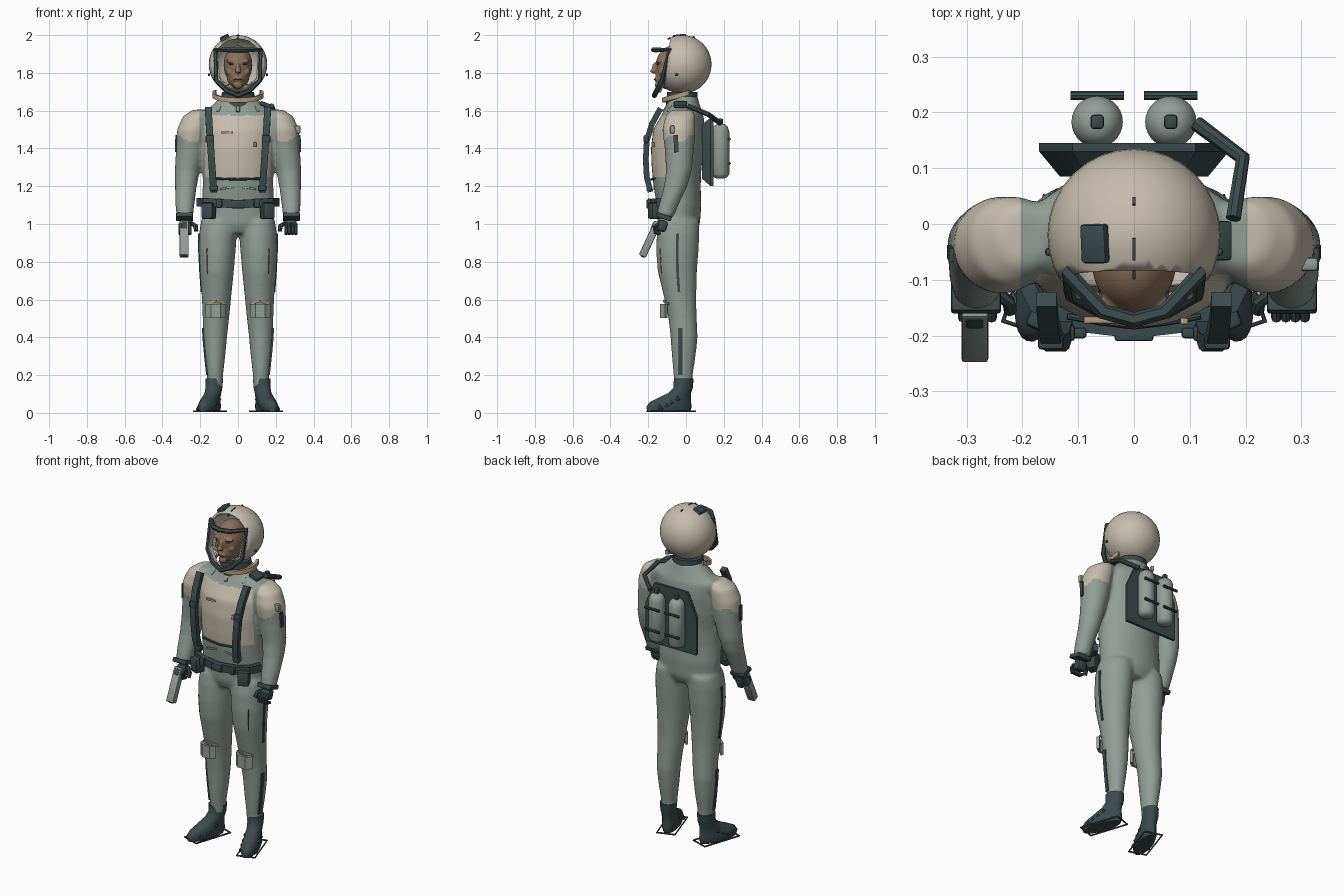
import bpy, bmesh, math
from mathutils import Vector, Matrix

if "Cube" in bpy.data.objects:
    bpy.data.objects.remove(bpy.data.objects["Cube"], do_unlink=True)


def material(name, *rgb):
    m = bpy.data.materials.new(name)
    m.use_nodes = True
    m.diffuse_color = (*rgb, 1)
    m.node_tree.nodes["Principled BSDF"].inputs["Base Color"].default_value = (*rgb, 1)
    return m


SAGE = material("sage fabric", .29, .34, .305)
CREAM = material("cream shell", .56, .51, .42)
DARK = material("dark slate", .045, .068, .072)
SKIN = material("brown skin", .26, .165, .105)
TAN = material("tan trim", .46, .33, .21)
LIP = material("deep brown", .12, .06, .045)
SIDES = (("right", -1), ("left", 1))


def finish(ob, mat, angle=40):
    """Give a part its colour and shading."""
    ob.data.materials.clear()
    ob.data.materials.append(mat)
    bpy.ops.object.select_all(action='DESELECT')
    ob.select_set(True)
    bpy.context.view_layer.objects.active = ob
    bpy.ops.object.shade_smooth_by_angle(angle=math.radians(angle))
    return ob


def make(name, bm, mat, angle=40):
    bmesh.ops.recalc_face_normals(bm, faces=bm.faces)
    me = bpy.data.meshes.new(name)
    bm.to_mesh(me)
    bm.free()
    ob = bpy.data.objects.new(name, me)
    bpy.context.collection.objects.link(ob)
    return finish(ob, mat, angle)


def apply_mod(ob, kind, **settings):
    bpy.context.view_layer.objects.active = ob
    mod = ob.modifiers.new(kind.lower(), kind)
    for key, value in settings.items():
        setattr(mod, key, value)
    bpy.ops.object.modifier_apply(modifier=mod.name)


def skin_rings(bm, rings, closed_ends=True):
    """Bridge successive vertex loops and cap both ends."""
    for a, b in zip(rings, rings[1:]):
        for i in range(len(a)):
            j = (i + 1) % len(a)
            bm.faces.new((a[i], a[j], b[j], b[i]))
    if closed_ends:
        bm.faces.new(rings[0])
        bm.faces.new(rings[-1])


def loft(bm, table, s=1, n=28):
    """Stack horizontal ellipses given as (z, x, y, rx, ry)."""
    rings = []
    for z, x, y, rx, ry in table:
        turns = [math.tau * i / n for i in range(n)]
        rings.append([bm.verts.new((s * x + rx * math.cos(t), y + ry * math.sin(t), z)) for t in turns])
    skin_rings(bm, rings)


def ball(bm, centre, radii):
    mat = Matrix.Translation(centre) @ Matrix.Diagonal((*radii, 1))
    bmesh.ops.create_uvsphere(bm, u_segments=32, v_segments=20, radius=1, matrix=mat)


def box(name, centre, size, mat, rot=(0, 0, 0), bevel=.006):
    bpy.ops.mesh.primitive_cube_add(size=1, location=centre, rotation=rot)
    ob = bpy.context.object
    ob.name = name
    ob.scale = size
    bpy.ops.object.transform_apply(location=False, rotation=False, scale=True)
    if bevel:
        apply_mod(ob, 'BEVEL', width=min(bevel, min(size) * .4), segments=2)
    return finish(ob, mat)


def tube(name, pts, r, mat, closed=False, res=2):
    cu = bpy.data.curves.new(name, 'CURVE')
    cu.dimensions = '3D'
    cu.bevel_depth = r
    cu.bevel_resolution = res
    cu.use_fill_caps = True
    sp = cu.splines.new('POLY')
    sp.points.add(len(pts) - 1)
    for p, co in zip(sp.points, pts):
        p.co = (*co, 1)
    sp.use_cyclic_u = closed
    ob = bpy.data.objects.new(name, cu)
    bpy.context.collection.objects.link(ob)
    bpy.ops.object.select_all(action='DESELECT')
    ob.select_set(True)
    bpy.context.view_layer.objects.active = ob
    bpy.ops.object.convert(target='MESH')
    return finish(bpy.context.object, mat)


def band(name, pts, width, thick, mat, side):
    """Sweep a flat rectangle along a path; side is the width direction."""
    bm = bmesh.new()
    pts, side, rings = [Vector(p) for p in pts], Vector(side), []
    for i, p in enumerate(pts):
        tangent = pts[min(i + 1, len(pts) - 1)] - pts[max(i - 1, 0)]
        u, v = side * width / 2, tangent.cross(side).normalized() * thick / 2
        rings.append([bm.verts.new(p + c) for c in (u + v, v - u, -u - v, u - v)])
    skin_rings(bm, rings)
    return make(name, bm, mat, 30)


# Suit: torso, arms and legs fused into one soft body
TORSO = [(.95, 0, -.04, .12, .09), (1, 0, -.038, .187, .112), (1.1, 0, -.037, .192, .118),
         (1.2, 0, -.047, .187, .125), (1.3, 0, -.05, .188, .132), (1.4, 0, -.044, .196, .142),
         (1.5, 0, -.036, .2, .138), (1.58, 0, -.018, .195, .11), (1.63, 0, -.015, .135, .088),
         (1.68, 0, -.015, .085, .075)]
ARM = [(1.605, .19, -.02, .05, .055), (1.57, .215, -.03, .078, .08), (1.5, .237, -.038, .086, .088),
       (1.4, .25, -.035, .078, .078), (1.28, .269, -.038, .066, .068), (1.2, .276, -.055, .058, .062),
       (1.1, .281, -.092, .05, .052), (1.035, .282, -.112, .044, .046)]
LEG = [(1.02, .1, -.037, .095, .108), (.95, .106, -.042, .1, .113), (.85, .11, -.046, .097, .112),
       (.75, .112, -.046, .09, .104), (.6, .114, -.03, .077, .084), (.5, .117, -.018, .07, .075),
       (.4, .122, -.01, .064, .072), (.3, .122, -.012, .055, .063), (.2, .122, -.015, .043, .051),
       (.13, .122, -.015, .04, .046)]
bm = bmesh.new()
loft(bm, TORSO)
for _, s in SIDES:
    loft(bm, ARM, s)
    loft(bm, LEG, s)
suit = make("suit", bm, SAGE)
apply_mod(suit, 'REMESH', mode='VOXEL', voxel_size=.011)
apply_mod(suit, 'SMOOTH', factor=.5, iterations=6)
finish(suit, SAGE, 180)
suit.data.materials.append(CREAM)
for f in suit.data.polygons:
    x, y, z = f.center
    chest = abs(x) < .175 and 1.245 < z < 1.575 and y < -.085
    shoulder = abs(x) > .205 and z > 1.45 + .02 * math.sin(y * 60)
    f.material_index = int(chest or shoulder)

# Helmet shell with a round face opening
bm = bmesh.new()
ball(bm, (0, -.02, 1.845), (.155, .155, .155))
bmesh.ops.bisect_plane(bm, geom=bm.verts[:] + bm.edges[:] + bm.faces[:], plane_co=(0, -.1, 1.845),
                       plane_no=(0, -1, .12), clear_outer=True)
helmet = make("helmet_shell", bm, CREAM, 60)
apply_mod(helmet, 'SOLIDIFY', thickness=.008, offset=-1)
box("helmet_top_unit", (-.07, -.035, 1.985), (.05, .07, .022), DARK, (.1, -.45, 0))
for y, z, length in ((.04, 1.989, .014), (-.045, 1.997, .04), (-.09, 1.982, .016)):
    box("helmet_crest_mark", (0, y, z), (.006, length, .01), DARK, ((-y - .02) * 7, 0, 0), .001)

# Visor frame and its cream side cheeks
UPPER = [(-.118, -.088), (-.055, -.157), (0, -.172), (.055, -.157), (.118, -.088)]
frame = [(x, y, 1.922) for x, y in UPPER]
frame += [(.113, -.125, 1.76), (.06, -.155, 1.705), (0, -.168, 1.68), (-.06, -.155, 1.705), (-.113, -.125, 1.76)]
tube("visor_frame", frame, .014, DARK, True, 1)
for side, s in SIDES:
    band(side + "_visor_cheek", [(s * .108, -.082, 1.9), (s * .102, -.118, 1.77), (s * .05, -.145, 1.7)],
         .026, .01, CREAM, (0, 1, 0))
    box(side + "_helmet_stud", (s * .153, -.05, 1.79), (.012, .014, .014), DARK)

# Head with simple facial forms
bm = bmesh.new()
for centre, radii in (((0, -.065, 1.84), (.076, .095, .105)), ((0, -.085, 1.785), (.06, .075, .075)),
                      ((0, -.145, 1.735), (.024, .02, .02)), ((0, -.165, 1.825), (.011, .016, .03)),
                      ((0, -.175, 1.81), (.018, .014, .012)), ((0, -.155, 1.766), (.026, .013, .011)),
                      ((0, -.02, 1.71), (.055, .055, .07))):
    ball(bm, centre, radii)
for _, s in SIDES:
    ball(bm, (s * .036, -.142, 1.862), (.03, .016, .009))
    ball(bm, (s * .042, -.125, 1.805), (.022, .02, .02))
head = make("head", bm, SKIN)
apply_mod(head, 'REMESH', mode='VOXEL', voxel_size=.0055)
apply_mod(head, 'SMOOTH', factor=.5, iterations=3)
finish(head, SKIN, 180)
bm = bmesh.new()
ball(bm, (0, -.164, 1.766), (.02, .006, .005))
for _, s in SIDES:
    ball(bm, (s * .033, -.147, 1.847), (.014, .009, .005))
make("eyes_and_lips", bm, LIP, 180)

# Neck seal and drooping tan collar
bm = bmesh.new()
loft(bm, [(1.62, 0, -.02, .098, .088), (1.655, 0, -.02, .09, .083), (1.7, 0, -.02, .085, .08)])
make("neck_seal", bm, DARK)
arc = [math.radians(160 + 11 * i) for i in range(21)]
band("collar_trim", [(.128 * math.cos(t), -.02 + .1 * math.sin(t), 1.685 + .03 * math.sin(t)) for t in arc],
     .026, .016, TAN, (0, 0, 1))
for i in range(-2, 3):
    box("collar_tab", (i * .05, -.108 + abs(i) * .012, 1.608), (.022, .018, .04), SAGE, (-.6, 0, i * .3))

# Chest harness, trim and slots
for side, s in SIDES:
    band(side + "_harness_strap", [(s * .157, -.135, 1.612), (s * .153, -.18, 1.53), (s * .147, -.208, 1.44),
         (s * .14, -.213, 1.34), (s * .134, -.208, 1.25), (s * .128, -.188, 1.17)], .036, .03, DARK, (1, 0, 0))
    box(side + "_strap_buckle", (s * .149, -.212, 1.45), (.046, .026, .04), DARK)
    box(side + "_strap_foot", (s * .128, -.195, 1.19), (.044, .03, .03), DARK)
    box(side + "_waist_tab", (s * .06, -.168, 1.19), (.07, .01, .01), SAGE, (0, s * .15, 0), .002)
tube("chest_lower_trim", [(-.12, -.165, 1.24), (-.06, -.176, 1.238), (0, -.183, 1.236), (.06, -.176, 1.238),
     (.12, -.165, 1.24)], .006, DARK)
box("chest_slot", (-.06, -.172, 1.485), (.06, .012, .012), TAN, bevel=.002)
box("chest_port", (.09, -.174, 1.42), (.014, .012, .026), TAN, bevel=.002)
box("shoulder_light", (.312, -.072, 1.5), (.036, .024, .042), SAGE)

# Belt across the front with pouches
band("belt", [(-.205, -.08, 1.115), (-.175, -.145, 1.115), (-.1, -.178, 1.11), (0, -.19, 1.105),
     (.1, -.178, 1.11), (.175, -.145, 1.115), (.205, -.08, 1.115)], .044, .03, DARK, (0, 0, 1))
box("belt_buckle", (0, -.198, 1.105), (.07, .024, .045), DARK)
for side, s in SIDES:
    box(side + "_belt_pouch", (s * .155, -.165, 1.07), (.065, .06, .085), DARK, (0, 0, s * .4), .01)
    box(side + "_belt_clip", (s * .1, -.195, 1.11), (.03, .02, .05), DARK)

# Sleeve and trouser stripes, seams and knee pads
for side, s in SIDES:
    band(side + "_sleeve_stripe", [(s * .327, -.055, 1.47), (s * .33, -.05, 1.38)], .024, .009, DARK, (0, 1, 0))
    band(side + "_thigh_stripe", [(s * .207, -.045, .95), (s * .206, -.046, .85), (s * .201, -.045, .75),
         (s * .193, -.037, .64)], .014, .009, DARK, (0, 1, 0))
    band(side + "_shin_stripe", [(s * .186, -.03, .45), (s * .184, -.03, .4), (s * .175, -.03, .3),
         (s * .164, -.03, .2)], .022, .009, DARK, (0, 1, 0))
    tube(side + "_thigh_seam", [(s * .165, -.137, .87), (s * .162, -.13, .75), (s * .15, -.103, .65)], .003, LIP)
    band(side + "_knee_piping", [(s * .06, -.095, .575), (s * .115, -.118, .592), (s * .17, -.09, .575)],
         .01, .008, TAN, (0, 0, 1))
    band(side + "_knee_pad", [(s * .072, -.108, .54), (s * .095, -.13, .54), (s * .14, -.13, .54),
         (s * .168, -.105, .54)], .075, .016, SAGE, (0, 0, 1))

# Boots with straps and an outlined footplate
for side, s in SIDES:
    turn = Matrix.Translation((s * .122, 0, 0)) @ Matrix.Rotation(s * .32, 4, 'Z')
    bm = bmesh.new()
    loft(bm, [(.004, 0, -.095, .042, .118), (.03, 0, -.095, .05, .126), (.055, 0, -.088, .047, .116),
              (.08, 0, -.064, .043, .09), (.105, 0, -.035, .042, .062), (.135, 0, -.015, .044, .052),
              (.182, 0, -.013, .046, .053)])
    bm.transform(turn)
    make(side + "_boot", bm, DARK, 60)
    for y, z in ((-.17, .052), (-.14, .068), (-.11, .084), (-.075, .102)):
        tube(side + "_boot_lace", [turn @ Vector(p) for p in ((-.046, y + .02, z - .035), (-.025, y, z - .004),
             (.025, y, z - .004), (.046, y + .02, z - .035))], .01, DARK)
    tube(side + "_footplate", [turn @ Vector(p) for p in ((-.052, -.2, .008), (.052, -.2, .008),
         (.052, .035, .008), (-.052, .035, .008))], .005, DARK, True, 1)

# Gloves: cuff, palm, curled fingers and thumb
for side, s in SIDES:
    box(side + "_cuff", (s * .283, -.118, 1.038), (.09, .085, .026), DARK, (-.3, 0, 0))
    box(side + "_palm", (s * .28, -.125, .99), (.062, .05, .06), DARK, (-.3, 0, 0), .014)
    for i in range(4):
        x = s * (.255 + i * .017)
        tube(side + "_finger", [(x, -.145, 1.0), (x, -.168, .985), (x, -.163, .955), (x, -.135, .95)], .0095, DARK)
    tube(side + "_thumb", [(s * .25, -.12, 1.005), (s * .224, -.14, .99), (s * .222, -.155, .965)], .012, DARK)

# Sidearm held muzzle down
TILT = (-.43, 0, 0)
box("sidearm_slide", (-.285, -.19, .92), (.048, .04, .2), SAGE, TILT)
box("sidearm_muzzle", (-.285, -.227, .833), (.024, .02, .02), DARK, TILT)
box("sidearm_sight", (-.285, -.222, .875), (.012, .01, .02), DARK, TILT)
box("sidearm_grip", (-.285, -.14, .975), (.034, .09, .04), DARK, TILT)

# Backpack plate with chamfered shoulders
bm = bmesh.new()
half = [(.17, 1.2), (.17, 1.43), (.11, 1.565)]
outline = half + [(-x, z) for x, z in reversed(half)]
skin_rings(bm, [[bm.verts.new((x * k, y, 1.38 + (z - 1.38) * k)) for x, z in outline]
                for y, k in ((.085, .78), (.13, 1), (.145, 1))])
make("backpack_plate", bm, DARK, 20)

# Twin tanks, valves and clamps
for side, s in SIDES:
    x = s * .066
    bm = bmesh.new()
    loft(bm, [(z, x, .183, r, r) for z, r in ((1.24, .02), (1.248, .036), (1.265, .046), (1.49, .046),
                                             (1.515, .038), (1.53, .02))])
    make(side + "_tank", bm, SAGE)
    box(side + "_tank_valve", (x, .183, 1.54), (.024, .026, .035), DARK)
    for z in (1.32, 1.45):
        tube(side + "_tank_clamp", [(x - .048, .23, z), (x + .048, .23, z)], .008, DARK)
        box(side + "_clamp_post", (x, .19, z), (.014, .08, .014), DARK)

# Air hose over the left shoulder and a fitting at its end
tube("air_hose", [(.112, .18, 1.535), (.195, .118, 1.58), (.178, .01, 1.625)], .014, DARK)
box("hose_fitting", (.145, -.03, 1.632), (.06, .07, .022), DARK, (0, .35, 0))
